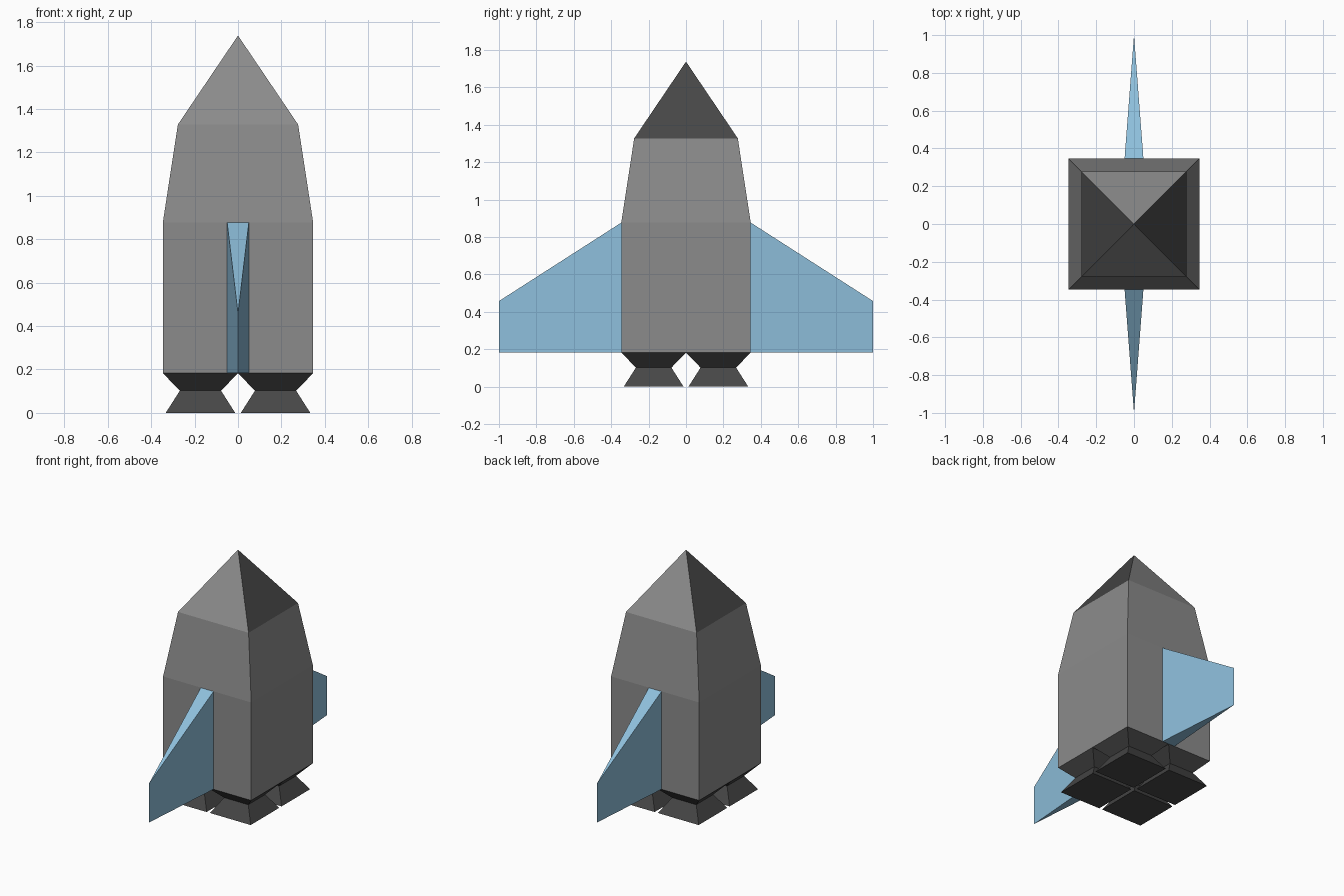
import bpy, bmesh

if "Cube" in bpy.data.objects:
    bpy.data.objects.remove(bpy.data.objects["Cube"])


def mat(name, rgb):
    m = bpy.data.materials.new(name)
    m.diffuse_color = (*rgb, 1)
    m.use_nodes = True
    m.node_tree.nodes["Principled BSDF"].inputs["Base Color"].default_value = m.diffuse_color
    return m


GREY = mat("hull grey", (0.26, 0.26, 0.26))
DARK = mat("dark grey", (0.063, 0.063, 0.063))
BLUE = mat("wing blue", (0.27, 0.52, 0.71))


def finish(bm, name, *mats):
    bmesh.ops.recalc_face_normals(bm, faces=bm.faces)
    me = bpy.data.meshes.new(name)
    bm.to_mesh(me)
    bm.free()
    for m in mats:
        me.materials.append(m)
    ob = bpy.data.objects.new(name, me)
    bpy.context.collection.objects.link(ob)
    return ob


def square_loft(profile, cx=0, cy=0):
    """Stack square rings of (half width, z); half width 0 makes a point."""
    bm = bmesh.new()
    rings = []
    for h, z in profile:
        corners = [(-h, -h), (h, -h), (h, h), (-h, h)] if h else [(0, 0)]
        rings.append([bm.verts.new((cx + x, cy + y, z)) for x, y in corners])
    for a, b in zip(rings, rings[1:]):
        for i in range(4):
            j = (i + 1) % 4
            bm.faces.new((a[i], a[j], b[0]) if len(b) == 1 else (a[i], a[j], b[j], b[i]))
    for ring in (rings[0], rings[-1]):
        if len(ring) == 4:
            bm.faces.new(ring)
    return bm


# Hull with pointed nose; the two side nose panels are dark
bm = square_loft([(0.346, 0.183), (0.346, 0.878), (0.277, 1.328), (0, 1.738)])
bm.normal_update()
for f in bm.faces:
    if f.calc_center_median().z > 1.35 and abs(f.normal.x) > 0.5:
        f.material_index = 1
finish(bm, "hull", GREY, DARK)

# Four engine nozzles
for sx, side in ((-1, "left"), (1, "right")):
    for sy, end in ((-1, "front"), (1, "back")):
        bm = square_loft([(0.16, 0), (0.095, 0.102), (0.173, 0.183)], sx * 0.173, sy * 0.173)
        finish(bm, f"nozzle_{end}_{side}", DARK)

# Wings: wedge thick at the hull, tapering to an edge at the tip
for s, end in ((-1, "front"), (1, "back")):
    bm = bmesh.new()
    lo, hi = [[bm.verts.new((x, s * y, z)) for x, y, z in pts] for pts in (
        [(-0.05, 0.345, 0.183), (0.05, 0.345, 0.183), (0, 1, 0.183)],
        [(-0.05, 0.345, 0.878), (0.05, 0.345, 0.878), (0, 1, 0.458)])]
    bm.faces.new(lo)
    bm.faces.new(hi)
    for i in range(3):
        j = (i + 1) % 3
        bm.faces.new((lo[i], lo[j], hi[j], hi[i]))
    finish(bm, f"wing_{end}", BLUE)
